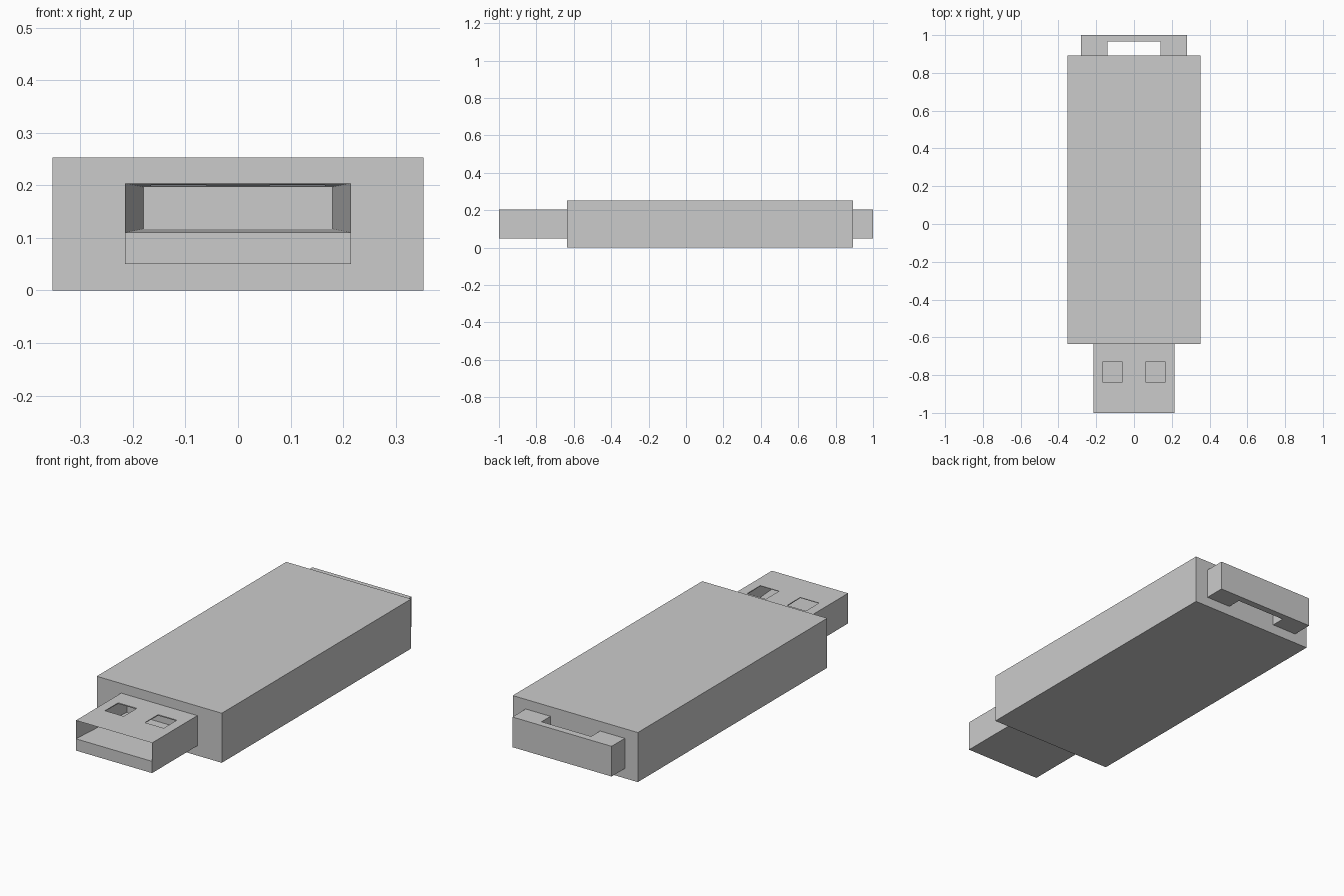
import bpy, bmesh
from mathutils import Vector

if "Cube" in bpy.data.objects:
    bpy.data.objects.remove(bpy.data.objects["Cube"])


def add_object(name, bm):
    bmesh.ops.recalc_face_normals(bm, faces=bm.faces)
    mesh = bpy.data.meshes.new(name)
    bm.to_mesh(mesh)
    bm.free()
    ob = bpy.data.objects.new(name, mesh)
    bpy.context.collection.objects.link(ob)
    return ob


def box_bmesh(lo, hi):
    lo, hi = Vector(lo), Vector(hi)
    bm = bmesh.new()
    bmesh.ops.create_cube(bm, size=1)
    for v in bm.verts:
        v.co = Vector(lo[i] + (v.co[i] + 0.5) * (hi[i] - lo[i]) for i in range(3))
    return bm


# Main casing
add_object("casing", box_bmesh((-0.353, -0.635, 0), (0.353, 0.893, 0.253)))

# Keyring loop: U-shaped outline extruded upward
bm = bmesh.new()
outline = [(-0.28, 0.893), (-0.28, 1.0), (0.28, 1.0), (0.28, 0.893),
           (0.14, 0.893), (0.14, 0.965), (-0.14, 0.965), (-0.14, 0.893)]
face = bm.faces.new([bm.verts.new((x, y, 0.05)) for x, y in outline])
ext = bmesh.ops.extrude_face_region(bm, geom=[face])
bmesh.ops.translate(bm, vec=(0, 0, 0.154),
                    verts=[v for v in ext["geom"] if isinstance(v, bmesh.types.BMVert)])
add_object("keyring_loop", bm)

# Plug with a socket that tapers inward from the upper part of its front face
bm = box_bmesh((-0.215, -1.0, 0.05), (0.215, -0.635, 0.204))
bmesh.ops.bisect_plane(bm, geom=bm.verts[:] + bm.edges[:] + bm.faces[:],
                       plane_co=(0, 0, 0.11), plane_no=(0, 0, 1))
mouth = next(f for f in bm.faces
             if f.calc_center_median().y < -0.99 and f.calc_center_median().z > 0.11)
back = bmesh.ops.extrude_discrete_faces(bm, faces=[mouth])["faces"][0]
for v in back.verts:
    v.co.x *= 0.18 / 0.215
    v.co.y = -0.64
    v.co.z = 0.117 if v.co.z < 0.15 else 0.197
plug = add_object("plug", bm)

# Two square holes through the plug's top plate
for side, cx in (("left", -0.113), ("right", 0.113)):
    cutter = add_object("hole_cutter_" + side,
                        box_bmesh((cx - 0.053, -0.836, 0.16), (cx + 0.053, -0.73, 0.3)))
    cutter.hide_render = True
    cutter.hide_set(True)
    mod = plug.modifiers.new("hole_" + side, 'BOOLEAN')
    mod.operation = 'DIFFERENCE'
    mod.solver = 'EXACT'
    mod.object = cutter
